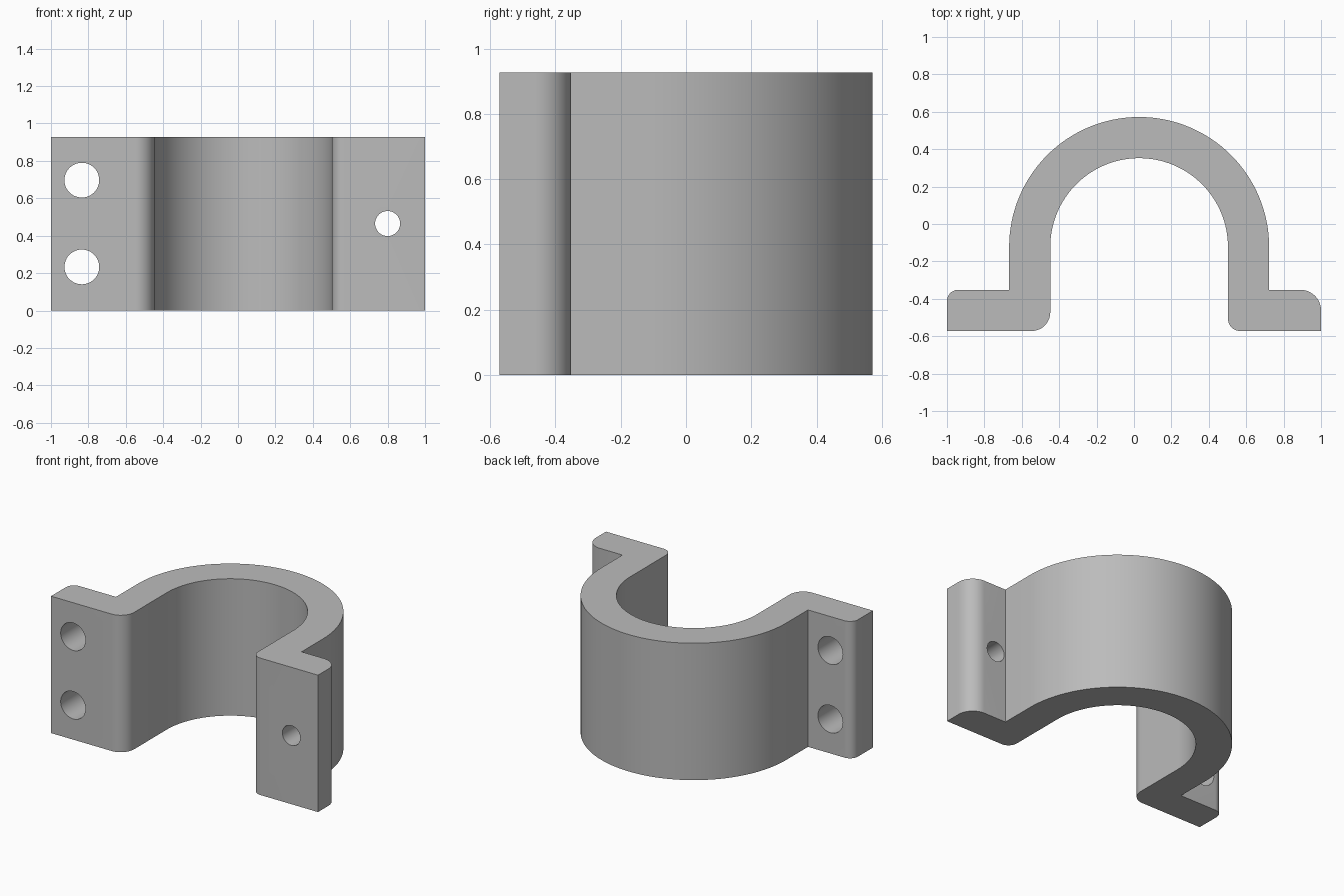
import bpy, bmesh, math
from mathutils import Vector

if "Cube" in bpy.data.objects:
    bpy.data.objects.remove(bpy.data.objects["Cube"], do_unlink=True)

HEIGHT = 0.927
CX, CY = 0.0275, -0.123          # centre of the arch
R_OUT, R_IN = 0.695, 0.475
FRONT, BACK = -0.572, -0.352     # flange faces

metal = bpy.data.materials.new("plain grey")
metal.use_nodes = True
grey = (0.5, 0.5, 0.5, 1)
metal.diffuse_color = grey
metal.node_tree.nodes["Principled BSDF"].inputs["Base Color"].default_value = grey


def arc(cx, cy, r, start, end, steps):
    """Points along an arc, angles in degrees."""
    angles = [math.radians(start + (end - start) * i / steps) for i in range(steps + 1)]
    return [(cx + r * math.cos(a), cy + r * math.sin(a)) for a in angles]


def extrude_profile(name, points, height):
    bm = bmesh.new()
    face = bm.faces.new([bm.verts.new((x, y, 0)) for x, y in points])
    top = bmesh.ops.extrude_face_region(bm, geom=[face])["geom"]
    bmesh.ops.translate(bm, vec=Vector((0, 0, height)),
                        verts=[v for v in top if isinstance(v, bmesh.types.BMVert)])
    bmesh.ops.recalc_face_normals(bm, faces=bm.faces)
    mesh = bpy.data.meshes.new(name)
    bm.to_mesh(mesh)
    bm.free()
    obj = bpy.data.objects.new(name, mesh)
    bpy.context.collection.objects.link(obj)
    mesh.materials.append(metal)
    return obj


# Clamp outline: arch, straight legs and flanges with rounded corners
left_in, right_in = CX - R_IN, CX + R_IN
tip_l, foot_l, foot_r, tip_r = 0.06, 0.10, 0.065, 0.11
outline = arc(CX, CY, R_OUT, 0, 180, 64)
outline += [(CX - R_OUT, BACK)]
outline += arc(-1 + tip_l, BACK - tip_l, tip_l, 90, 180, 12)
outline += [(-1, FRONT)]
outline += arc(left_in - foot_l, FRONT + foot_l, foot_l, -90, 0, 12)
outline += arc(CX, CY, R_IN, 180, 0, 64)
outline += arc(right_in + foot_r, FRONT + foot_r, foot_r, 180, 270, 12)
outline += [(1, FRONT)]
outline += arc(1 - tip_r, BACK - tip_r, tip_r, 0, 90, 12)
outline += [(CX + R_OUT, BACK)]
clamp = extrude_profile("saddle_clamp", outline, HEIGHT)

# Bolt holes: two large on one flange, one small on the other
for i, (x, z, r) in enumerate([(-0.835, 0.233, 0.093), (-0.835, 0.697, 0.093),
                               (0.80, 0.465, 0.067)]):
    bpy.ops.mesh.primitive_cylinder_add(vertices=48, radius=r, depth=0.5,
                                        location=(x, (FRONT + BACK) / 2, z),
                                        rotation=(math.pi / 2, 0, 0))
    cutter = bpy.context.object
    cutter.name = f"hole_cutter_{i + 1}"
    cutter.data.materials.append(metal)
    cut = clamp.modifiers.new(f"bolt_hole_{i + 1}", "BOOLEAN")
    cut.object = cutter
    cut.operation = "DIFFERENCE"
    cut.solver = "EXACT"
    bpy.ops.object.select_all(action="DESELECT")
    clamp.select_set(True)
    bpy.context.view_layer.objects.active = clamp
    bpy.ops.object.modifier_apply(modifier=cut.name)
    bpy.data.objects.remove(cutter, do_unlink=True)

bpy.ops.object.shade_smooth_by_angle(angle=math.radians(30))
